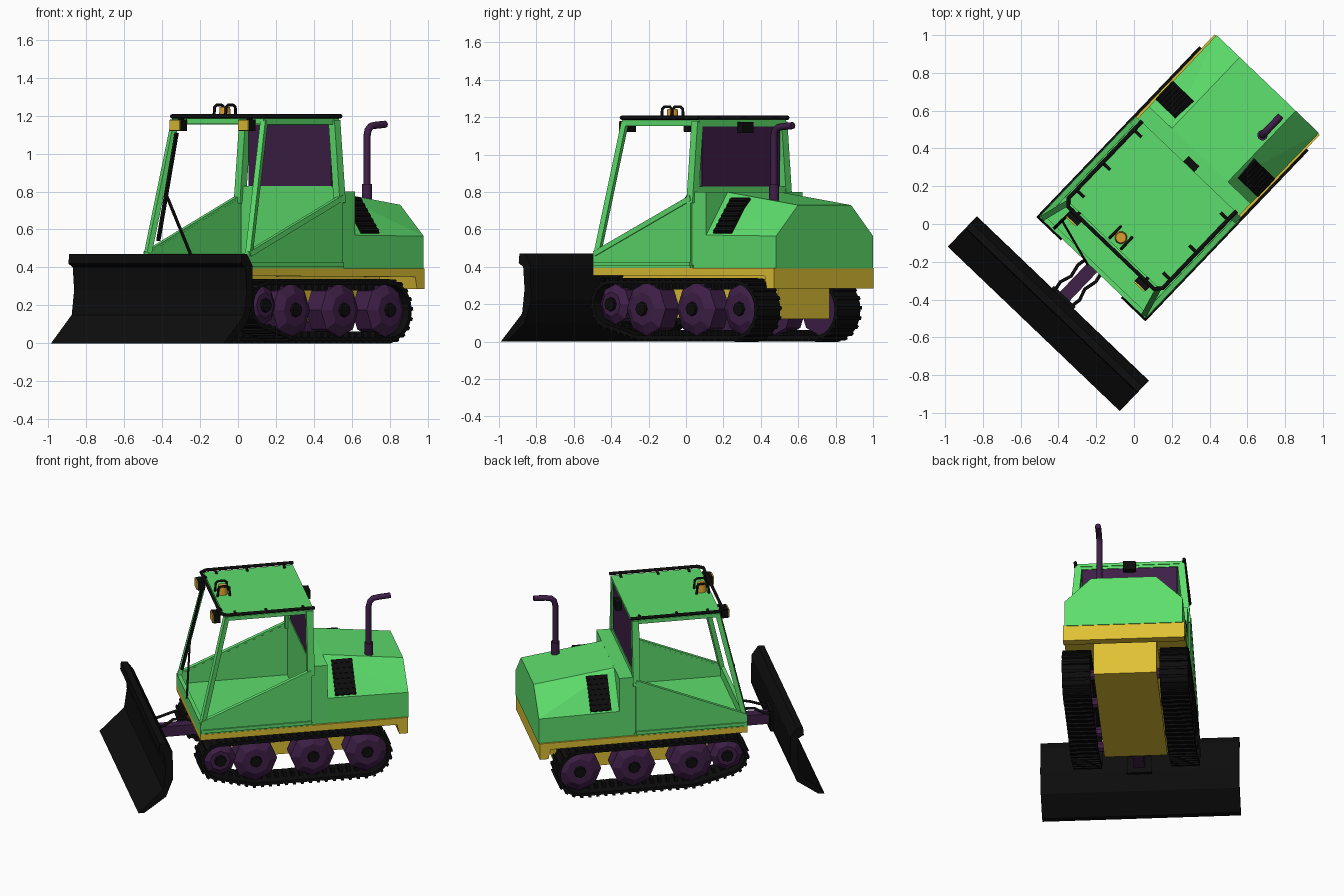
import bpy, bmesh, math
from mathutils import Matrix, Vector

cube = bpy.data.objects.get("Cube")
if cube:
    bpy.data.objects.remove(cube)

# The whole machine stands turned about the vertical axis
TURN = Matrix.Rotation(math.radians(-43.7), 4, 'Z')


def material(name, rgb):
    m = bpy.data.materials.new(name)
    m.use_nodes = True
    m.diffuse_color = (*rgb, 1)
    m.node_tree.nodes["Principled BSDF"].inputs["Base Color"].default_value = (*rgb, 1)
    return m


GREEN = material("green paint", (0.11, 0.73, 0.15))
YELLOW = material("yellow paint", (0.74, 0.53, 0.035))
PURPLE = material("dark purple", (0.05, 0.014, 0.065))
BLACK = material("black", (0.004, 0.004, 0.004))
ORANGE = material("beacon orange", (0.70, 0.34, 0.03))


def finish(name, bm, mat, smooth=False):
    bmesh.ops.recalc_face_normals(bm, faces=bm.faces[:])
    mesh = bpy.data.meshes.new(name)
    bm.to_mesh(mesh)
    bm.free()
    mesh.materials.append(mat)
    ob = bpy.data.objects.new(name, mesh)
    bpy.context.collection.objects.link(ob)
    ob.matrix_world = TURN
    if smooth:
        bpy.ops.object.select_all(action='DESELECT')
        ob.select_set(True)
        bpy.context.view_layer.objects.active = ob
        bpy.ops.object.shade_smooth_by_angle(angle=math.radians(35))
    return ob


def add_box(bm, x, y, z, rot=None):
    """Box between three (low, high) ranges, optionally placed by a matrix."""
    size = Matrix.Diagonal((x[1] - x[0], y[1] - y[0], z[1] - z[0], 1))
    mid = Matrix.Translation((sum(x) / 2, sum(y) / 2, sum(z) / 2))
    bmesh.ops.create_cube(bm, size=1, matrix=(rot or Matrix()) @ mid @ size)


def box(name, x, y, z, mat):
    bm = bmesh.new()
    add_box(bm, x, y, z)
    return finish(name, bm, mat)


def prism(name, profile, x0, x1, mat):
    """Side profile of (y, z) points extruded across x."""
    bm = bmesh.new()
    face = bm.faces.new([bm.verts.new((x0, y, z)) for y, z in profile])
    out = bmesh.ops.extrude_face_region(bm, geom=[face])["geom"]
    bmesh.ops.translate(bm, vec=(x1 - x0, 0, 0),
                        verts=[v for v in out if isinstance(v, bmesh.types.BMVert)])
    return finish(name, bm, mat)


def hull(name, points, mat):
    bm = bmesh.new()
    for p in points:
        bm.verts.new(p)
    bmesh.ops.convex_hull(bm, input=bm.verts[:])
    bmesh.ops.dissolve_limit(bm, angle_limit=0.02, verts=bm.verts[:], edges=bm.edges[:])
    return finish(name, bm, mat)


def beam(name, a, b, w, mat):
    """Square bar between two points."""
    a, b = Vector(a), Vector(b)
    rot = Matrix.Translation(a) @ (b - a).to_track_quat('Z', 'Y').to_matrix().to_4x4()
    bm = bmesh.new()
    add_box(bm, (-w / 2, w / 2), (-w / 2, w / 2), (0, (b - a).length), rot)
    return finish(name, bm, mat)


def cylinder(name, center, axis, r1, r2, depth, sides, mat, smooth=False):
    bm = bmesh.new()
    rot = Vector(axis).to_track_quat('Z', 'Y').to_matrix().to_4x4()
    bmesh.ops.create_cone(bm, cap_ends=True, segments=sides, radius1=r1, radius2=r2,
                          depth=depth, matrix=Matrix.Translation(center) @ rot)
    return finish(name, bm, mat, smooth)


def tube(name, points, r, mat):
    curve = bpy.data.curves.new(name, 'CURVE')
    curve.dimensions = '3D'
    curve.bevel_depth, curve.bevel_resolution, curve.use_fill_caps = r, 2, True
    line = curve.splines.new('POLY')
    line.points.add(len(points) - 1)
    for p, co in zip(line.points, points):
        p.co = (*co, 1)
    curve.materials.append(mat)
    ob = bpy.data.objects.new(name, curve)
    bpy.context.collection.objects.link(ob)
    ob.matrix_world = TURN
    return ob


# Track loop: arcs around the rear wheel, front idler and first road wheel
def loop(inset):
    arcs = [(0.75, 0.17, 0.17, -90, 90, 12), (-0.19, 0.20, 0.14, 90, 250, 10),
            (0.04, 0.17, 0.17, 250, 270, 3)]
    pts = []
    for y, z, r, a0, a1, n in arcs:
        for i in range(n + 1):
            a = math.radians(a0 + (a1 - a0) * i / n)
            pts.append(Vector((0, y + (r - inset) * math.cos(a), z + (r - inset) * math.sin(a))))
    return pts


def along(pts, count):
    """Evenly spaced frames on a closed loop; local z points outward."""
    segs = [(a, b - a) for a, b in zip(pts, pts[1:] + pts[:1]) if (b - a).length > 1e-5]
    total = sum(d.length for _, d in segs)
    for i in range(count):
        s = total * i / count
        for a, d in segs:
            if s <= d.length:
                break
            s -= d.length
        t = d.normalized()
        side = Vector((1, 0, 0))
        frame = Matrix((side, t, side.cross(t))).transposed().to_4x4()
        yield Matrix.Translation(a + t * s) @ frame


for s, tag in ((1, "left"), (-1, "right")):
    bm = bmesh.new()
    rings = []
    for x, inset in ((0.22, 0.012), (0.40, 0.012), (0.40, 0.032), (0.22, 0.032)):
        rings.append([bm.verts.new((s * x, p.y, p.z)) for p in loop(inset)])
    n = len(rings[0])
    for r0, r1 in zip(rings, rings[1:] + rings[:1]):
        for i in range(n):
            j = (i + 1) % n
            bm.faces.new((r0[i], r0[j], r1[j], r1[i]))
    lo, hi = sorted((s * 0.22, s * 0.40))
    tl, th = sorted((s * 0.28, s * 0.34))
    for frame in along(loop(0.012), 54):
        # grouser outside, guide tooth inside (z sign follows the loop direction)
        out = 1 if (frame.to_3x3() @ Vector((0, 0, 1))).dot(
            frame.translation - Vector((0, 0.28, 0.18))) > 0 else -1
        add_box(bm, (lo, hi), (-0.009, 0.009), tuple(sorted((-0.004 * out, 0.012 * out))), frame)
        add_box(bm, (tl, th), (-0.01, 0.01), tuple(sorted((-0.05 * out, -0.018 * out))), frame)
    finish(f"{tag}_track", bm, BLACK)

    # Road wheels and idler with bevelled rims and black hubs
    for i, (y, z, r) in enumerate(((-0.19, 0.20, 0.108), (0.04, 0.175, 0.143),
                                   (0.41, 0.175, 0.143), (0.76, 0.175, 0.143))):
        w = f"{tag}_wheel_{i + 1}"
        cylinder(w, (s * 0.295, y, z), (s, 0, 0), r, r, 0.11, 8, PURPLE)
        cylinder(w + "_dish", (s * 0.365, y, z), (s, 0, 0), r, r * 0.62, 0.03, 8, PURPLE)
        cylinder(w + "_hub", (s * 0.38, y, z), (s, 0, 0), 0.042, 0.036, 0.03, 8, BLACK)
        cylinder(w + "_axle", (s * 0.22, y, z), (s, 0, 0), 0.035, 0.035, 0.08, 8, PURPLE)

# Chassis
prism("chassis_hull", [(-0.27, 0.36), (-0.30, 0.30), (-0.2, 0.13), (0.87, 0.12), (0.87, 0.36)],
      -0.20, 0.20, YELLOW)
prism("chassis_deck", [(-0.32, 0.395), (-0.32, 0.355), (0.95, 0.35), (0.965, 0.285),
                       (1.02, 0.285), (1.02, 0.395)], -0.385, 0.385, YELLOW)

# Engine hood with sloping shoulders
half = [(0.372, 0.5, 0.39), (0.372, 0.5, 0.57), (0.205, 0.5, 0.80),
        (0.375, 1.025, 0.39), (0.375, 1.025, 0.565), (0.205, 1.025, 0.73)]
hull("engine_hood", [(s * x, y, z) for s in (1, -1) for x, y, z in half], GREEN)
box("hood_bulkhead", (-0.372, 0.372), (0.40, 0.505), (0.39, 0.80), GREEN)

# Slatted vents on the shoulders
for s, tag in ((1, "left"), (-1, "right")):
    low, high = Vector((s * 0.366, 0, 0.578)), Vector((s * 0.225, 0, 0.765))
    out = Vector((s * 0.8, 0, 0.6))
    def strip(name, t0, t1, y0, y1, d):
        hull(name, [low.lerp(high, t) + out * k + Vector((0, y, 0))
                    for t in (t0, t1) for k in (-0.02, d) for y in (y0, y1)], BLACK)
    strip(f"{tag}_vent", 0, 1, 0.555, 0.69, 0.010)
    for i in range(7):
        strip(f"{tag}_vent_slat_{i + 1}", i / 7 + 0.03, i / 7 + 0.09, 0.56, 0.685, 0.018)

# Exhaust stack
tube("exhaust_pipe", [(0.167, 0.81, 0.74), (0.167, 0.81, 1.09), (0.167, 0.818, 1.125),
                      (0.167, 0.84, 1.145), (0.167, 0.875, 1.15), (0.167, 0.95, 1.155)], 0.019, PURPLE)
cylinder("exhaust_base", (0.167, 0.81, 0.79), (0, 0, 1), 0.028, 0.028, 0.1, 12, PURPLE, True)

# Cab tub
box("cab_floor", (-0.38, 0.38), (-0.31, 0.41), (0.385, 0.41), GREEN)
box("cab_front_panel", (-0.385, 0.385), (-0.32, -0.295), (0.39, 0.475), GREEN)
box("cab_rear_wall", (-0.35, 0.35), (0.39, 0.415), (0.39, 0.83), GREEN)
box("cab_rear_window", (-0.30, 0.30), (0.395, 0.41), (0.82, 1.165), PURPLE)
beam("cab_rear_header", (-0.33, 0.4, 1.165), (0.33, 0.4, 1.165), 0.03, GREEN)
beam("cab_front_header", (-0.32, -0.14, 1.17), (0.32, -0.14, 1.17), 0.025, GREEN)
box("cab_roof", (-0.335, 0.335), (-0.155, 0.42), (1.168, 1.188), GREEN)
for s, tag in ((1, "left"), (-1, "right")):
    prism(f"{tag}_cab_side", [(-0.318, 0.39), (-0.318, 0.47), (0.40, 0.77), (0.40, 0.39)],
          s * 0.36, s * 0.382, GREEN)
    beam(f"{tag}_cab_sill", (s * 0.375, -0.31, 0.47), (s * 0.375, 0.40, 0.768), 0.028, GREEN)
    beam(f"{tag}_cab_skirt", (s * 0.38, -0.315, 0.415), (s * 0.38, 0.40, 0.415), 0.022, GREEN)
    beam(f"{tag}_front_pillar", (s * 0.37, -0.305, 0.46), (s * 0.325, -0.14, 1.175), 0.03, GREEN)
    beam(f"{tag}_rear_pillar", (s * 0.365, 0.395, 0.74), (s * 0.325, 0.395, 1.175), 0.045, GREEN)
    beam(f"{tag}_roof_beam", (s * 0.325, -0.14, 1.165), (s * 0.325, 0.40, 1.165), 0.025, GREEN)
    # work lights
    x = s * 0.25
    box(f"{tag}_work_light", (x - 0.04, x + 0.04), (-0.215, -0.17), (1.12, 1.18), BLACK)
    box(f"{tag}_work_light_lens", (x - 0.037, x + 0.037), (-0.223, -0.214), (1.123, 1.177), YELLOW)
    beam(f"{tag}_light_bracket", (x, -0.18, 1.17), (x, -0.16, 1.2), 0.02, BLACK)
    # rail brackets and beacon guard hoops
    for i, y in enumerate((-0.08, 0.12, 0.36)):
        tube(f"{tag}_rail_bracket_{i + 1}", [(s * 0.345, y, 1.195), (s * 0.29, y, 1.19)], 0.008, BLACK)
    tube(f"{tag}_beacon_guard", [(s * 0.042, -0.14, 1.185), (s * 0.042, -0.135, 1.245),
                                 (s * 0.042, -0.12, 1.256), (s * 0.042, -0.08, 1.256),
                                 (s * 0.042, -0.065, 1.245), (s * 0.042, -0.06, 1.185)], 0.008, BLACK)
rail = [(0.345, 0.425, 1.197), (0.345, -0.14, 1.197), (0.315, -0.175, 1.197)]
tube("roof_rail", rail + [(-x, y, z) for x, y, z in reversed(rail)], 0.011, BLACK)
box("rear_work_light", (-0.04, 0.04), (0.42, 0.46), (1.115, 1.175), BLACK)
cylinder("beacon", (0, -0.1, 1.215), (0, 0, 1), 0.034, 0.028, 0.06, 12, ORANGE, True)

# Windscreen wiper
beam("wiper_blade", (-0.29, -0.305, 0.54), (-0.285, -0.17, 1.11), 0.016, BLACK)
beam("wiper_arm", (-0.03, -0.325, 0.46), (-0.288, -0.25, 0.79), 0.012, BLACK)

# Plough blade, push arm and hoses
prism("plough_blade", [(-0.768, 0), (-0.61, 0.15), (-0.592, 0.28), (-0.602, 0.40), (-0.635, 0.42),
                       (-0.63, 0.47), (-0.59, 0.47), (-0.548, 0.41), (-0.545, 0.22),
                       (-0.59, 0.10), (-0.73, 0)], -0.63, 0.63, BLACK)
beam("push_arm", (0, -0.25, 0.27), (0, -0.55, 0.27), 0.07, PURPLE)
box("push_arm_mount", (-0.08, 0.08), (-0.57, -0.53), (0.20, 0.34), BLACK)
for s, tag in ((1, "left"), (-1, "right")):
    tube(f"{tag}_hose", [(s * 0.05, -0.29, 0.33), (s * 0.065, -0.36, 0.37), (s * 0.05, -0.43, 0.36),
                         (s * 0.07, -0.49, 0.33), (s * 0.06, -0.55, 0.32)], 0.009, BLACK)
